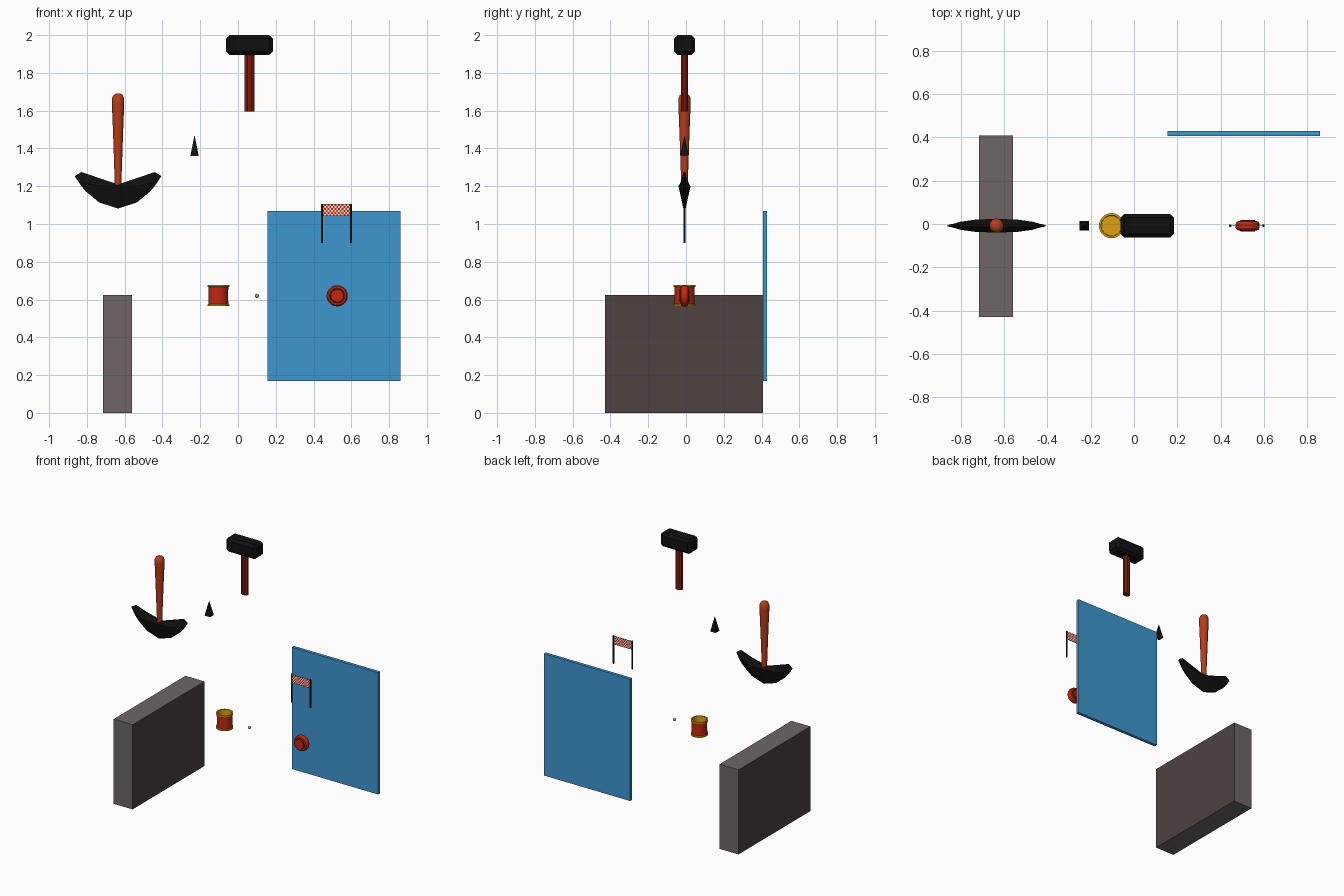
import bpy, bmesh
from math import radians, sin, cos, pi
from mathutils import Matrix, Vector

if "Cube" in bpy.data.objects:
    bpy.data.objects.remove(bpy.data.objects["Cube"])

CY = -0.008  # common depth of the floating items


def mat(name, hexcol):
    m = bpy.data.materials.new(name)
    ch = [int(hexcol[i:i + 2], 16) / 255 for i in (0, 2, 4)]
    lin = [c / 12.92 if c < 0.04 else ((c + 0.055) / 1.055) ** 2.4 for c in ch]
    m.diffuse_color = (*lin, 1)
    m.use_nodes = True
    m.node_tree.nodes["Principled BSDF"].inputs["Base Color"].default_value = m.diffuse_color
    return m


BLACK = mat("black", "101010")
RED = mat("red", "c4280f")
DARKRED = mat("dark_red", "7c1a0e")
ORANGE = mat("orange_wood", "b83c18")
GOLD = mat("gold", "dca012")
BLUE = mat("blue", "3d97d0")
BROWN = mat("brown", "4e4240")
STONE = mat("stone", "6e6566")
SILVER = mat("silver", "a8a8a8")
WHITE = mat("white", "f0e4e0")


def finish(name, bm, mats, loc=(0, 0, 0), smooth=None):
    bmesh.ops.recalc_face_normals(bm, faces=bm.faces)
    me = bpy.data.meshes.new(name)
    bm.to_mesh(me)
    bm.free()
    ob = bpy.data.objects.new(name, me)
    ob.location = loc
    bpy.context.collection.objects.link(ob)
    for m in mats:
        me.materials.append(m)
    if smooth:
        bpy.ops.object.select_all(action='DESELECT')
        ob.select_set(True)
        bpy.context.view_layer.objects.active = ob
        bpy.ops.object.shade_smooth_by_angle(angle=radians(smooth))
    return ob


def box(name, lo, hi, mats, bevel=0):
    bm = bmesh.new()
    lo, hi = Vector(lo), Vector(hi)
    bmesh.ops.create_cube(bm, size=1)
    bmesh.ops.scale(bm, vec=hi - lo, verts=bm.verts)
    if bevel:
        bmesh.ops.bevel(bm, geom=bm.edges[:], offset=bevel, segments=1, affect='EDGES')
    return finish(name, bm, mats, (lo + hi) / 2)


def lathe(name, prof, sides, mats, loc, smooth=None, axis='Z', zone=None, sy=1):
    """Revolve (radius, height) points; zone gives a material index per band."""
    bm = bmesh.new()
    rings = []
    for r, z in prof:
        if r == 0:
            rings.append([bm.verts.new((0, 0, z))] * sides)
        else:
            rings.append([bm.verts.new((r * cos(2 * pi * (i + .5) / sides),
                                        r * sy * sin(2 * pi * (i + .5) / sides), z))
                          for i in range(sides)])
    for k, (a, b) in enumerate(zip(rings, rings[1:])):
        for i in range(sides):
            j = (i + 1) % sides
            vs = list(dict.fromkeys((a[i], a[j], b[j], b[i])))
            f = bm.faces.new(vs)
            f.material_index = zone[k] if zone else 0
    if axis == 'Y':
        bmesh.ops.rotate(bm, verts=bm.verts, matrix=Matrix.Rotation(pi / 2, 3, 'X'))
    return finish(name, bm, mats, loc, smooth)


# Stone slab with brown broad faces, and the blue panel
slab = box("stone_slab", (-.715, -.43, 0), (-.56, .408, .625), [STONE, BROWN])
for p in slab.data.polygons:
    p.material_index = int(abs(p.normal.x) > .9)
box("blue_panel", (.155, .407, .17), (.86, .43, 1.07), [BLUE])

# Hammer
box("hammer_head", (-.063, CY - .055, 1.895), (.185, CY + .055, 2), [BLACK], .018)
lathe("hammer_handle", [(0, 0), (.028, 0), (.028, .31), (0, .31)], 8, [DARKRED],
      (.061, CY, 1.595), sy=.75)

# Pick blade: diamond sections along x (x, top z, wide z, bottom z, half depth)
stations = [(0, 1.21, 1.20, 1.082, .032), (.10, 1.243, 1.20, 1.114, .028),
            (.17, 1.267, 1.215, 1.172, .018), (.195, 1.275, 1.24, 1.202, .01),
            (.227, 1.255, 1.252, 1.249, .003)]
full = [(-x, *r) for x, *r in stations[:0:-1]] + stations
bm = bmesh.new()
rings = []
for x, t, w, b, d in full:
    e = min(d, .006)
    rings.append([bm.verts.new((x, y, z)) for y, z in
                  ((-e, t), (e, t), (d, w), (e, b), (-e, b), (-d, w))])
for a, b in zip(rings, rings[1:]):
    for i in range(6):
        j = (i + 1) % 6
        bm.faces.new((a[i], a[j], b[j], b[i]))
bm.faces.new(rings[0])
bm.faces.new(rings[-1])
finish("pick_blade", bm, [BLACK], (-.635, CY, 0))
lathe("pick_handle", [(0, 1.17), (.017, 1.17), (.019, 1.25), (.027, 1.48), (.033, 1.63),
                      (.033, 1.665), (.025, 1.683), (.012, 1.69), (0, 1.69)],
      16, [ORANGE], (-.635, CY, 0), 40)

# Small spike with a red base
lathe("spike", [(0, 0), (.031, 0), (.030, .006), (0, .11)], 4, [DARKRED, BLACK],
      (-.23, CY, 1.36), zone=[0, 0, 1])

# Drum-like cup: red wall, gold rims, gold inside
lathe("cup", [(0, 0), (.058, 0), (.058, .009), (.053, .011), (.052, .056), (.053, .101),
              (.058, .103), (.058, .112), (.048, .112), (.046, .02), (0, .02)],
      32, [RED, GOLD], (-.104, CY, .565), 35, zone=[1, 1, 1, 0, 0, 1, 1, 1, 1, 1])

# Small ball
bm = bmesh.new()
bmesh.ops.create_uvsphere(bm, u_segments=16, v_segments=10, radius=.011)
finish("small_ball", bm, [SILVER], (.1, CY, .62), 60)

# Round red disc with dark recessed ring on both faces
half = [(0, .026), (.033, .026), (.037, .019), (.043, .021), (.050, .019), (.056, .010)]
prof = [(r, -z) for r, z in half] + half[::-1]
lathe("round_disc", prof, 32, [RED, DARKRED], (.525, CY, .62), 30, 'Y',
      zone=[0, 1, 1, 0, 0, 0, 0, 0, 1, 1, 0])

# Chequered banner between two posts
for side, x in (("left", .444), ("right", .598)):
    lathe(side + "_banner_post", [(0, .9), (.006, .9), (.006, 1.107), (0, 1.107)], 10,
          [BLACK], (x, CY, 0), 40)
NX, NZ = 16, 6
bm = bmesh.new()
for y in (-.002, .002):
    g = [[bm.verts.new((.446 + .15 * i / NX, y, 1.043 + .062 * k / NZ))
          for k in range(NZ + 1)] for i in range(NX + 1)]
    for i in range(NX):
        for k in range(NZ):
            f = bm.faces.new((g[i][k], g[i + 1][k], g[i + 1][k + 1], g[i][k + 1]))
            f.material_index = (i + k) % 2
bmesh.ops.bridge_loops(bm, edges=[e for e in bm.edges if e.is_boundary])
finish("banner_cloth", bm, [RED, WHITE], (0, CY, 0))
